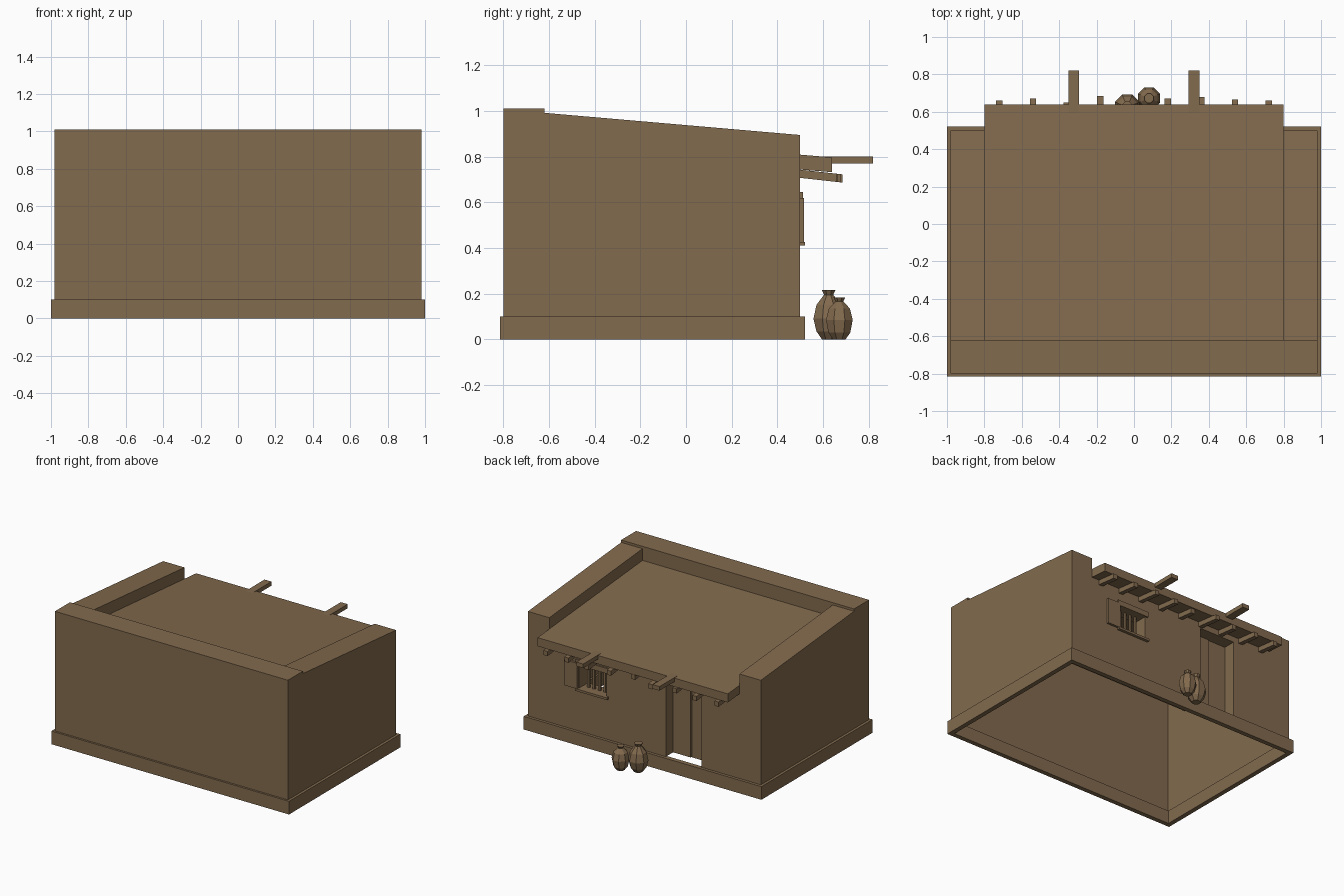
import bpy, bmesh, math
from mathutils import Vector

if "Cube" in bpy.data.objects:
    bpy.data.objects.remove(bpy.data.objects["Cube"])

mud = bpy.data.materials.new("mud brown")
mud.diffuse_color = (0.225, 0.145, 0.076, 1)
mud.use_nodes = True
mud.node_tree.nodes["Principled BSDF"].inputs["Base Color"].default_value = mud.diffuse_color


def finish(bm, name):
    me = bpy.data.meshes.new(name)
    bm.to_mesh(me)
    bm.free()
    me.materials.append(mud)
    ob = bpy.data.objects.new(name, me)
    bpy.context.collection.objects.link(ob)
    return ob


def prism(name, x0, x1, profile):
    """Extrude a (y, z) profile from x0 to x1."""
    bm = bmesh.new()
    a = [bm.verts.new((x0, y, z)) for y, z in profile]
    b = [bm.verts.new((x1, y, z)) for y, z in profile]
    n = len(a)
    bm.faces.new(a)
    bm.faces.new(b[::-1])
    for i in range(n):
        j = (i + 1) % n
        bm.faces.new((a[i], b[i], b[j], a[j]))
    bmesh.ops.recalc_face_normals(bm, faces=bm.faces)
    return finish(bm, name)


def box(name, x0, x1, y0, y1, z0, z1):
    return prism(name, x0, x1, [(y0, z0), (y1, z0), (y1, z1), (y0, z1)])


def poly(bm, pts, normal):
    """Add one face turned towards the given direction."""
    f = bm.faces.new([bm.verts.new(p) for p in pts])
    f.normal_update()
    if f.normal.dot(Vector(normal)) < 0:
        f.normal_flip()


def lathe(name, cx, cy, profile, sides=8):
    bm = bmesh.new()
    rings = []
    for r, z in profile:
        rings.append([bm.verts.new((cx + r * math.cos(2 * math.pi * (i + .5) / sides),
                                    cy + r * math.sin(2 * math.pi * (i + .5) / sides), z))
                      for i in range(sides)])
    for p, q in zip(rings, rings[1:]):
        for i in range(sides):
            j = (i + 1) % sides
            bm.faces.new((p[i], p[j], q[j], q[i]))
    bm.faces.new(rings[0][::-1])
    bm.faces.new(rings[-1])
    return finish(bm, name)


# hollow wall shell, open underneath
F, M, B = -0.80, -0.62, 0.50      # front, inner parapet, back
W, I = 0.98, 0.80                 # outer and inner half widths
bm = bmesh.new()
for s in (-1, 1):
    o, i = s * W, s * I
    poly(bm, [(o, F, 0), (o, B, 0), (o, B, .895), (o, M, .992), (o, M, 1.01), (o, F, 1.01)], (s, 0, 0))
    poly(bm, [(i, M, .83), (i, B, .74), (i, B, .895), (i, M, .992)], (-s, 0, 0))
    poly(bm, [(o, M, .992), (i, M, .992), (i, B, .895), (o, B, .895)], (0, 0, 1))
    poly(bm, [(o, B, .78), (i, B, .78), (i, B, .895), (o, B, .895)], (0, 1, 0))
poly(bm, [(-W, F, 0), (W, F, 0), (W, F, 1.01), (-W, F, 1.01)], (0, -1, 0))
poly(bm, [(-W, F, 1.01), (W, F, 1.01), (W, M, 1.01), (-W, M, 1.01)], (0, 0, 1))
poly(bm, [(-W, M, .83), (W, M, .83), (W, M, 1.01), (-W, M, 1.01)], (0, 1, 0))

# back wall with door and window openings
door = (-.48, -.18, .10, .70)
window = (.32, .55, .425, .605)
xs = [-W, -I, -.48, -.18, .32, .55, I, W]
zs = [0, .10, .425, .605, .70, .78]
for x0, x1 in zip(xs, xs[1:]):
    for z0, z1 in zip(zs, zs[1:]):
        cx, cz = (x0 + x1) / 2, (z0 + z1) / 2
        if any(h[0] < cx < h[1] and h[2] < cz < h[3] for h in (door, window)):
            continue
        poly(bm, [(x0, B, z0), (x1, B, z0), (x1, B, z1), (x0, B, z1)], (0, 1, 0))

# reveals of the openings
R = B - .11
for x0, x1, z0, z1 in (door, window):
    for x, d in ((x0, 1), (x1, -1)):
        poly(bm, [(x, B, z0), (x, R, z0), (x, R, z1), (x, B, z1)], (d, 0, 0))
    poly(bm, [(x0, B, z1), (x1, B, z1), (x1, R, z1), (x0, R, z1)], (0, 0, -1))
    if z0 > .2:
        poly(bm, [(x0, B, z0), (x1, B, z0), (x1, R, z0), (x0, R, z0)], (0, 0, 1))
bmesh.ops.remove_doubles(bm, verts=bm.verts, dist=.0005)
finish(bm, "walls")

# plinth ring
T = .035
box("plinth_front", -1, 1, -.815, -.815 + T, 0, .10)
box("plinth_back", -1, 1, .522 - T, .522, 0, .10)
for s, n in ((-1, "left"), (1, "right")):
    box("plinth_" + n, min(s, s * (1 - T)), max(s, s * (1 - T)), -.815 + T, .522 - T, 0, .10)

# sloping roof slab
prism("roof", -I, I, [(M, .903), (.64, .797), (.64, .732), (M, .838)])

# long beams
for x in (-.322, .32):
    box("long_beam", x - .029, x + .029, .35, .82, .77, .801)

# small rafter ends under the eave
ends = [.66, .67, .65, .685, .635, .67, .68, .665, .66]
for k, e in enumerate(ends):
    x = -.72 + .18 * k
    zt = lambda y: .743 - .11 * (y - B)
    prism("rafter", x - .017, x + .017,
          [(.46, zt(.46)), (e, zt(e)), (e, zt(e) - .036), (.46, zt(.46) - .036)])

# door leaves
box("door_leaf", -.48, -.332, .385, .405, .10, .70)
box("door_leaf", -.328, -.18, .385, .412, .10, .70)

# window lintel, sill, shutter and bars
box("window_lintel", .30, .57, .49, .512, .605, .645)
box("window_sill", .30, .57, .45, .522, .41, .427)
box("window_shutter", .555, .665, .495, .517, .425, .62)
for k in range(4):
    x = .32 + .23 * (k + 1) / 5
    box("window_bar", x - .008, x + .008, .44, .456, .425, .605)

# clay pots
lathe("tall_pot", -.036, .625, [(.032, 0), (.058, .035), (.072, .09), (.058, .15),
                                (.022, .195), (.032, .215)])
lathe("short_pot", .08, .672, [(.03, 0), (.052, .03), (.063, .085), (.05, .135),
                               (.018, .165), (.027, .182)])
